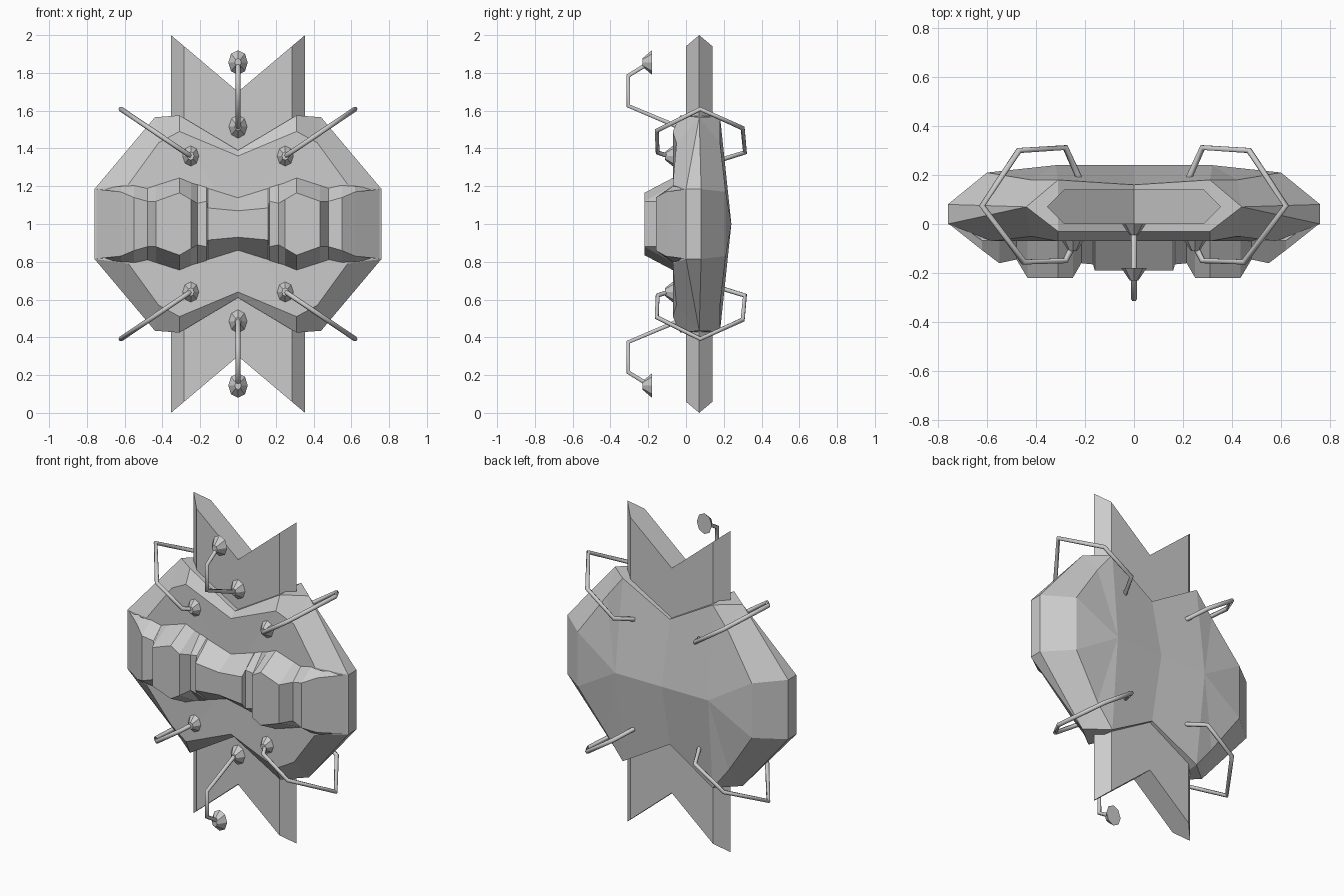
import bpy, bmesh, math

if "Cube" in bpy.data.objects:
    bpy.data.objects.remove(bpy.data.objects["Cube"])

grey = bpy.data.materials.new("plain_grey")
grey.use_nodes = True
grey.diffuse_color = (0.6, 0.6, 0.6, 1)
grey.node_tree.nodes["Principled BSDF"].inputs["Base Color"].default_value = (0.6, 0.6, 0.6, 1)


def quarter_mesh(name, points, faces):
    """Build a quarter from named points, reflected in x and in height about mid level."""
    bm = bmesh.new()
    for sx in (1, -1):
        for sz in (1, -1):
            verts = {k: bm.verts.new((x * sx, y, z * sz)) for k, (x, y, z) in points.items()}
            for face in faces:
                bm.faces.new([verts[k] for k in face])
    bmesh.ops.remove_doubles(bm, verts=bm.verts, dist=0.0005)
    bmesh.ops.recalc_face_normals(bm, faces=bm.faces)
    mesh = bpy.data.meshes.new(name)
    bm.to_mesh(mesh)
    bm.free()
    mesh.materials.append(grey)
    obj = bpy.data.objects.new(name, mesh)
    obj.location.z = 1
    bpy.context.collection.objects.link(obj)
    return obj


# Hull: front ring (0), rim (1, 2) and back ring (3)
hull = {
    "M0": (0, -.07, 0), "A0": (0, -.07, .36), "B0": (.31, -.07, .49),
    "C0": (.42, -.05, .43), "D0": (.58, -.07, .21), "E0": (.58, -.07, 0),
    "A1": (0, -.03, .39), "B1": (.31, -.03, .575), "C1": (.44, .07, .565),
    "D1": (.76, 0, .185), "E1": (.76, 0, 0), "D2": (.76, .08, .185), "E2": (.76, .08, 0),
    "A3": (0, .16, .39), "B3": (.31, .18, .57), "C3": (.42, .18, .43),
    "D3": (.6, .21, .17), "E3": (.6, .21, 0), "M3": (0, .24, 0), "P3": (.32, .24, 0),
}
hull_faces = [f.split() for f in (
    "M0 E0 D0 C0 B0", "M0 B0 A0",
    "A0 B0 B1 A1", "B0 C0 C1 B1", "C0 D0 D1 C1", "D0 E0 E1 D1",
    "D1 E1 E2 D2", "C1 D1 D2", "A1 B1 B3 A3", "B1 C1 B3",
    "C1 C3 B3", "C1 D2 D3 C3", "D2 E2 E3 D3",
    "A3 B3 P3 M3", "B3 C3 P3", "C3 D3 P3", "D3 E3 P3")]
quarter_mesh("hull", hull, hull_faces)

# Tall notched fin plate running through the hull
fin = {}
for i, (x, y) in enumerate([(0, 0), (.285, 0), (.355, .07), (.285, .14), (0, .14)]):
    fin["low", i] = (x, y, 0)
    fin["top", i] = (x, y, .7 + .845 * x)
fin_faces = [[("low", i), ("low", i + 1), ("top", i + 1), ("top", i)] for i in range(4)]
fin_faces.append([("top", i) for i in range(5)])
quarter_mesh("fin_plate", fin, fin_faces)

# Front band with raised pods: x, front y, front half height, base half height
columns = [
    (0, -.19, .07, .14), (.16, -.19, .085, .19), (.167, -.165, .12, .195),
    (.215, -.16, .11, .21), (.25, -.22, .13, .22), (.31, -.22, .165, .245),
    (.435, -.22, .12, .205), (.48, -.145, .12, .19), (.55, -.16, .14, .205),
    (.62, -.107, .17, .2), (.755, 0, .185, .186)]
band = {}
for i, (x, y, h, base) in enumerate(columns):
    base_y = .03 if x > .7 else -.068
    band["mid", i] = (x, y, 0)
    band["edge", i] = (x, y, h)
    band["base", i] = (x, base_y, base)
    band["back", i] = (x, .05, 0)
rows = ["mid", "edge", "base", "back"]
band_faces = [[(a, i), (a, i + 1), (b, i + 1), (b, i)]
              for i in range(len(columns) - 1) for a, b in zip(rows, rows[1:])]
band_faces.append([(r, len(columns) - 1) for r in rows])
quarter_mesh("front_band", band, band_faces)


def rod(name, path):
    curve = bpy.data.curves.new(name, "CURVE")
    curve.dimensions = "3D"
    curve.bevel_depth = .013
    curve.bevel_resolution = 1
    curve.use_fill_caps = True
    spline = curve.splines.new("POLY")
    spline.points.add(len(path) - 1)
    for point, co in zip(spline.points, path):
        point.co = (*co, 1)
    curve.materials.append(grey)
    bpy.context.collection.objects.link(bpy.data.objects.new(name, curve))


def foot(name, location, radius):
    bpy.ops.mesh.primitive_cone_add(vertices=8, radius1=radius, radius2=.022, depth=.05,
                                    location=location, rotation=(math.pi / 2, 0, 0))
    obj = bpy.context.object
    obj.name = name
    obj.scale.x = .8
    obj.data.materials.append(grey)


# Side handles wrap from the front face round to the back
side_path = [(.245, -.08), (.28, -.15), (.45, -.155), (.62, .075),
             (.47, .3), (.28, .312), (.225, .19)]
for level, sz in (("upper", 1), ("lower", -1)):
    for side, sx in (("left", 1), ("right", -1)):
        rod(f"{level}_{side}_handle",
            [(x * sx, y, 1 + sz * (.355 + (x - .245) * .676)) for x, y in side_path])
        foot(f"{level}_{side}_foot", (.25 * sx, -.085, 1 + sz * .36), .062)
    # Middle arm carries a pad in front of the fin
    rod(f"{level}_arm", [(0, y, 1 + sz * h) for y, h in
                         [(-.02, .505), (-.305, .625), (-.305, .785), (-.2, .85)]])
    foot(f"{level}_arm_foot", (0, -.02, 1 + sz * .515), .065)
    foot(f"{level}_arm_pad", (0, -.205, 1 + sz * .855), .065)
